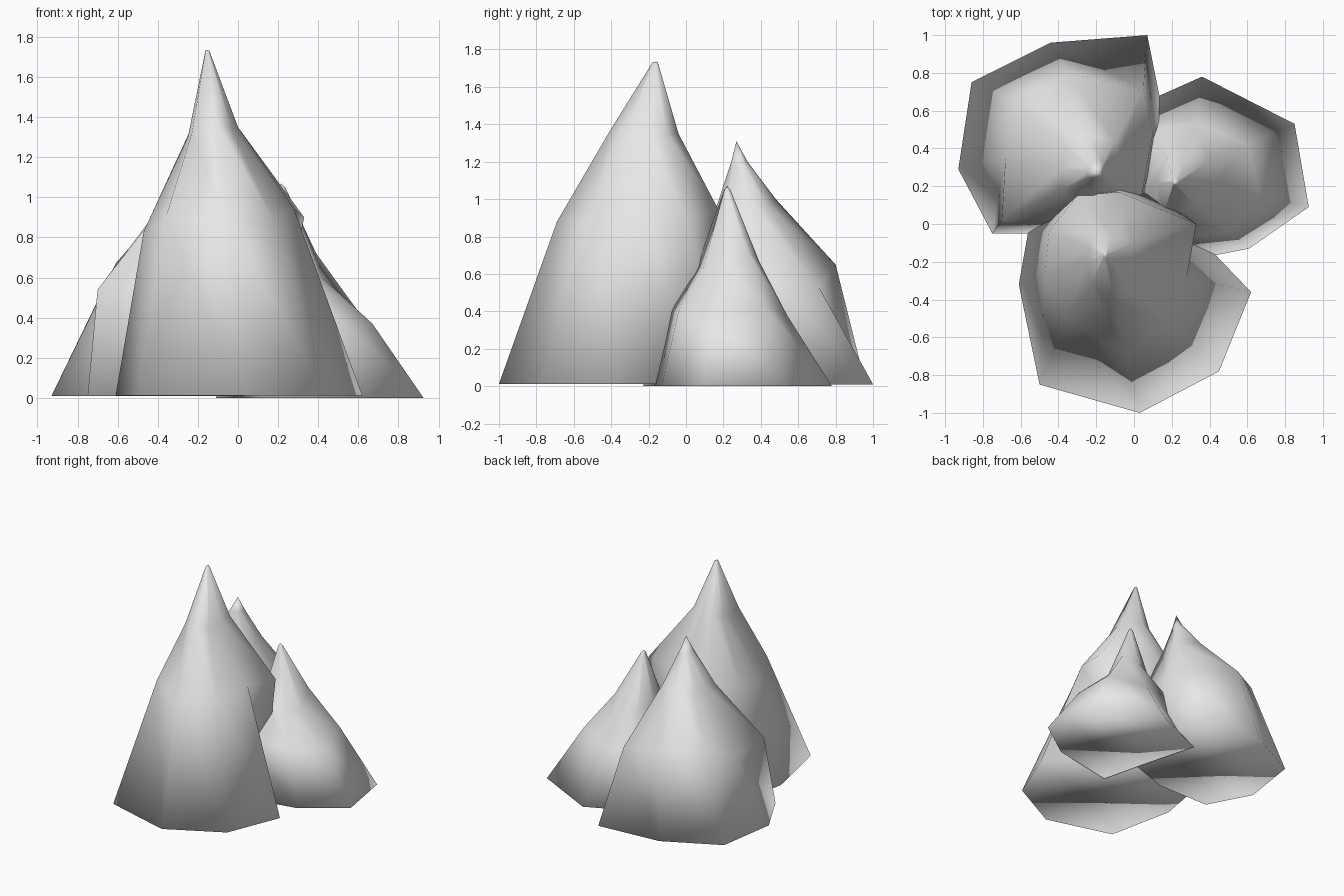
import bpy
import bmesh
from mathutils import Vector

cube = bpy.data.objects.get("Cube")
if cube:
    bpy.data.objects.remove(cube, do_unlink=True)

stone = bpy.data.materials.new("pale grey stone")
stone.use_nodes = True
stone.diffuse_color = (0.8, 0.8, 0.8, 1)
stone.node_tree.nodes["Principled BSDF"].inputs["Base Color"].default_value = (0.8, 0.8, 0.8, 1)


def make_spire(name, floor, foot, shoulder, crown, apex, tip_pull, tip_height):
    """Loft a closed rock from its foot outline through shoulder and crown to the tip.

    The last ring is the crown drawn towards the apex by tip_pull, at tip_height.
    """
    apex = Vector(apex)
    tip_ring = [Vector(point).lerp(apex, tip_pull) for point in crown]
    for point in tip_ring:
        point.z = tip_height
    base = [(x, y, floor) for x, y in foot]

    bm = bmesh.new()
    rings = [[bm.verts.new(point) for point in outline]
             for outline in (base, shoulder, crown, tip_ring)]
    bm.faces.new(rings[0])
    count = len(foot)
    # Split every wall panel along the same diagonal
    for lower, upper in zip(rings, rings[1:]):
        for i in range(count):
            j = (i + 1) % count
            bm.faces.new((lower[i], lower[j], upper[j]))
            bm.faces.new((lower[i], upper[j], upper[i]))
    # Close the tip with a fan
    tip = bm.verts.new(apex)
    for i in range(count):
        bm.faces.new((rings[-1][i], rings[-1][(i + 1) % count], tip))
    bmesh.ops.recalc_face_normals(bm, faces=bm.faces)
    # Fully smooth, including the underside edge
    for face in bm.faces:
        face.smooth = True

    mesh = bpy.data.meshes.new(name)
    bm.to_mesh(mesh)
    bm.free()
    mesh.materials.append(stone)
    rock = bpy.data.objects.new(name, mesh)
    bpy.context.collection.objects.link(rock)
    return rock


# Tall spire at the front
make_spire(
    "front_spire", floor=0.012,
    foot=[(-.5, -.85), (-.61, -.32), (-.56, -.04), (-.35, .17), (-.06, .25),
          (.15, .13), (.62, -.36), (.45, -.78), (.03, -1)],
    shoulder=[(-.36, -.5, .9), (-.47, -.25, .83), (-.45, -.04, .84), (-.3, .15, .9), (-.08, .17, .95),
              (.33, 0, .9), (.28, -.28, .94), (.18, -.52, .88), (-.05, -.69, .88)],
    crown=[(-.23, -.33, 1.32), (-.25, -.2, 1.3), (-.24, -.12, 1.33), (-.2, -.06, 1.34), (-.12, -.04, 1.35),
           (0, -.1, 1.35), (0, -.2, 1.35), (-.03, -.33, 1.34), (-.1, -.41, 1.36)],
    apex=(-.155, -.16, 1.735), tip_pull=.92, tip_height=1.73)

# Broad spire at the back
make_spire(
    "back_spire", floor=0.01,
    foot=[(-.86, .75), (-.44, .96), (.07, 1), (.16, .55),
          (.05, .07), (-.3, -.05), (-.75, -.05), (-.93, .29)],
    shoulder=[(-.61, .65, .67), (-.35, .8, .65), (.05, .71, .53), (.1, .48, .55),
              (.04, .15, .6), (-.25, .02, .6), (-.7, .02, .54), (-.68, .35, .52)],
    crown=[(-.36, .41, .96), (-.25, .48, 1), (-.1, .44, .96), (-.08, .36, .97),
           (-.1, .22, .98), (-.21, .17, .98), (-.38, .18, .95), (-.39, .29, .95)],
    apex=(-.19, .27, 1.31), tip_pull=.72, tip_height=1.2)

# Low spire at the side
make_spire(
    "side_spire", floor=0,
    foot=[(.36, .78), (.85, .53), (.925, .09), (.61, -.13),
          (.1, -.23), (0, .17), (-.11, .57)],
    shoulder=[(.33, .54, .38), (.6, .42, .43), (.67, .15, .37), (.5, -.04, .4),
              (.13, -.09, .4), (.05, .19, .4), (.07, .48, .4)],
    crown=[(.28, .39, .67), (.39, .33, .72), (.42, .2, .6), (.34, .09, .62),
           (.16, .06, .65), (.12, .22, .65), (.17, .36, .63)],
    apex=(.215, .22, 1.07), tip_pull=.9, tip_height=1.05)
